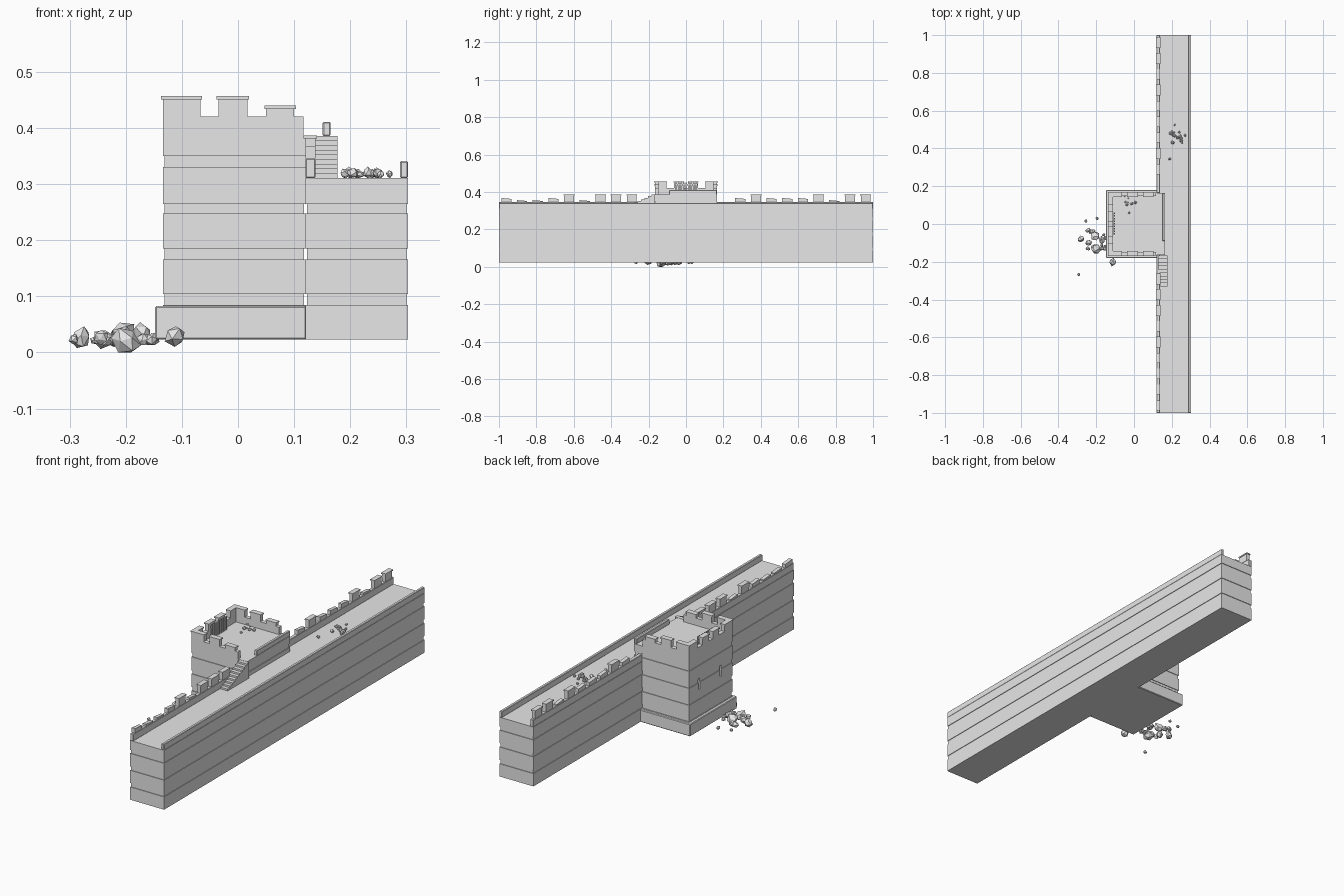
import bpy, bmesh, random
from mathutils import Vector, Matrix

random.seed(4)
old = bpy.data.objects.get("Cube")
if old:
    bpy.data.objects.remove(old, do_unlink=True)

# One plain stone colour
stone = bpy.data.materials.new("pale_grey_stone")
stone.use_nodes = True
stone.diffuse_color = (0.8, 0.8, 0.8, 1)
for node in stone.node_tree.nodes:
    if node.type == 'BSDF_PRINCIPLED':
        node.inputs["Base Color"].default_value = (0.8, 0.8, 0.8, 1)

BANDS = [(0.085, 0.104), (0.166, 0.185), (0.248, 0.265), (0.331, 0.35)]
GROUND, WALK, FLOOR = 0.023, 0.311, 0.386
GROOVE = 0.003


def finish(bm, name, bevel=0.0):
    bmesh.ops.recalc_face_normals(bm, faces=bm.faces)
    mesh = bpy.data.meshes.new(name)
    bm.to_mesh(mesh)
    bm.free()
    mesh.materials.append(stone)
    obj = bpy.data.objects.new(name, mesh)
    bpy.context.collection.objects.link(obj)
    if bevel:
        mod = obj.modifiers.new("worn_edges", 'BEVEL')
        mod.width, mod.segments = bevel, 1
    return obj


def add_box(bm, x0, x1, y0, y1, z0, z1, slope=0.0):
    """Box in a shared mesh; slope drops the top towards +y."""
    size = Vector((x1 - x0, y1 - y0, z1 - z0))
    mid = Vector((x0 + x1, y0 + y1, z0 + z1)) / 2
    mat = Matrix.Translation(mid) @ Matrix.Diagonal((*size, 1))
    for v in bmesh.ops.create_cube(bm, size=1, matrix=mat)["verts"]:
        if v.co.z > mid.z and v.co.y > mid.y:
            v.co.z -= slope


def banded_block(name, x0, x1, y0, y1, z0, z1):
    """Masonry block with shallow string courses running around it."""
    rings = [(z0, 0)]
    for a, b in BANDS:
        if z0 < a and b < z1:
            rings += [(a, 0), (a, GROOVE), (b, GROOVE), (b, 0)]
    rings.append((z1, 0))
    bm = bmesh.new()
    loops = []
    for z, d in rings:
        corners = ((x0 + d, y0 + d), (x1 - d, y0 + d), (x1 - d, y1 - d), (x0 + d, y1 - d))
        loops.append([bm.verts.new((x, y, z)) for x, y in corners])
    for low, high in zip(loops, loops[1:]):
        for i in range(4):
            j = (i + 1) % 4
            bm.faces.new((low[i], low[j], high[j], high[i]))
    bm.faces.new(loops[0][::-1])
    bm.faces.new(loops[-1])
    return finish(bm, name)


def add_merlon(bm, x0, x1, y0, y1, z0, z1):
    """Upright block with a slightly wider capstone."""
    o, cap = 0.003, 0.006
    add_box(bm, x0, x1, y0, y1, z0, z1 - cap)
    add_box(bm, x0 - o, x1 + o, y0 - o, y1 + o, z1 - cap, z1)


# Long wall and its walkway parapets
banded_block("long_wall", 0.12, 0.303, -1, 1, GROUND, WALK)

bm = bmesh.new()
add_box(bm, 0.289, 0.303, -1, 1, WALK, 0.341)
finish(bm, "inner_parapet", 0.002)

bm = bmesh.new()
for s in (-1, 1):
    add_box(bm, 0.12, 0.138, min(s, s * 0.165), max(s, s * 0.165), WALK, 0.346)
finish(bm, "outer_parapet", 0.002)

# Wall merlons: tall ones capped, worn ones broken off low
bm = bmesh.new()
PATTERNS = {-1: "TTTlTmllm", 1: "mTmmmTlTT"}
for side, pattern in PATTERNS.items():
    for i, kind in enumerate(pattern):
        y = side * (0.29 + 0.0838 * i)
        if kind == "T":
            add_merlon(bm, 0.12, 0.138, y - 0.026, y + 0.026, 0.346, 0.387)
        else:
            top = 0.368 if kind == "m" else 0.357
            add_box(bm, 0.12, 0.138, y - 0.027, y + 0.027, 0.346, top, 0.005)
finish(bm, "wall_merlons")

# Tower body, its upper room over the walkway, and plinth
TX, TY = -0.134, 0.167
tower = banded_block("tower_body", TX, 0.121, -TY, TY, GROUND, FLOOR)
banded_block("tower_upper_landing", 0.11, 0.165, -TY + 0.002, TY - 0.002, 0.3, FLOOR)
bm = bmesh.new()
add_box(bm, -0.148, 0.122, -0.18, 0.18, GROUND, 0.083)
finish(bm, "tower_plinth", 0.003)

# Arrow slits cut into the outer tower face
bm = bmesh.new()
for y in (-0.075, 0.09):
    add_box(bm, TX - 0.02, TX + 0.03, y - 0.005, y + 0.005, 0.215, 0.268)
cutter = finish(bm, "slit_cutter")
cutter.hide_render = True
mod = tower.modifiers.new("arrow_slits", 'BOOLEAN')
mod.object, mod.operation, mod.solver = cutter, 'DIFFERENCE', 'EXACT'
bpy.context.view_layer.objects.active = tower
bpy.ops.object.modifier_apply(modifier=mod.name)
bpy.data.objects.remove(cutter, do_unlink=True)

# Tower parapet: three outer sides plus a lower inner side with a stair gap
T, RIM, CROWN = 0.02, 0.421, 0.457
bm = bmesh.new()
add_box(bm, TX, TX + T, -TY, TY, FLOOR, RIM)
for y0 in (-TY, TY - T):
    add_box(bm, TX + T, 0.117, y0, y0 + T, FLOOR, RIM)
finish(bm, "tower_parapet")
bm = bmesh.new()
add_box(bm, 0.151, 0.165, -0.09, TY - 0.003, FLOOR, 0.411)
finish(bm, "tower_inner_parapet", 0.002)

# Tower merlons: L-shaped corners, middles and worn end ones
bm = bmesh.new()
for s in (-1, 1):
    y0, y1 = sorted((s * TY, s * (TY - T)))
    add_merlon(bm, TX, -0.067, y0, y1, RIM, CROWN)
    c0, c1 = sorted((s * (TY - T), s * 0.105))
    add_merlon(bm, TX, TX + T, c0, c1, RIM, CROWN)
    add_merlon(bm, -0.035, 0.017, y0, y1, RIM, CROWN)
    add_merlon(bm, 0.05, 0.1, y0, y1, RIM, 0.44)
    m0, m1 = sorted((s * 0.015, s * 0.063))
    add_merlon(bm, TX, TX + T, m0, m1, RIM, CROWN)
finish(bm, "tower_merlons")

# Slatted rack standing behind the outer parapet
bm = bmesh.new()
for i in range(9):
    y = -0.052 + 0.0135 * i
    add_box(bm, -0.106, -0.1, y - 0.004, y + 0.004, FLOOR, 0.45)
for z in (0.4, 0.436):
    add_box(bm, -0.108, -0.105, -0.058, 0.062, z, z + 0.006)
finish(bm, "slatted_rack")

# Stairs from the walkway up to the tower floor
bm = bmesh.new()
STEPS = 9
rise, run = (FLOOR - WALK) / STEPS, 0.165 / STEPS
for i in range(STEPS):
    y = -0.332 + run * i
    add_box(bm, 0.126, 0.177, y, y + run, WALK - 0.002, WALK + rise * (i + 1))
finish(bm, "stairs")


# Rubble: jittered low-poly stones resting on a given level
def add_rock(bm, x, y, base, r):
    verts = bmesh.ops.create_icosphere(bm, subdivisions=1, radius=r)["verts"]
    stretch = [random.uniform(0.75, 1.2) for _ in range(3)]
    turn = Matrix.Rotation(random.uniform(0, 6), 3, 'Z') @ Matrix.Rotation(random.uniform(0, 6), 3, 'X')
    for v in verts:
        co = v.co * random.uniform(0.8, 1.1)
        v.co = turn @ Vector([c * s for c, s in zip(co, stretch)])
    drop = base - min(v.co.z for v in verts)
    for v in verts:
        v.co += Vector((x, y, drop))


def scatter(bm, x, y, sx, sy, base, count, r0, r1):
    for _ in range(count):
        add_rock(bm, x + random.uniform(-sx, sx), y + random.uniform(-sy, sy),
                 base, random.uniform(r0, r1))


bm = bmesh.new()
LARGE = [(-0.281, -0.08, 0.008, 0.023), (-0.2, -0.135, 0, 0.027), (-0.205, -0.065, 0.01, 0.026),
         (-0.24, -0.1, 0.006, 0.02), (-0.17, -0.085, 0.014, 0.02), (-0.112, -0.2, 0.01, 0.02),
         (-0.22, -0.04, 0.01, 0.016), (-0.255, 0.015, 0.015, 0.01), (-0.195, 0.03, 0.015, 0.008),
         (-0.292, -0.267, 0.015, 0.009)]
for rock in LARGE:
    add_rock(bm, *rock)
scatter(bm, -0.2, -0.09, 0.05, 0.06, 0.013, 10, 0.008, 0.014)
finish(bm, "ground_rubble")

bm = bmesh.new()
scatter(bm, 0.225, 0.455, 0.03, 0.035, WALK, 14, 0.005, 0.011)
for x, y in ((0.19, 0.345), (0.215, 0.525), (0.27, 0.47), (0.19, 0.48)):
    add_rock(bm, x, y, WALK, 0.008)
finish(bm, "walkway_rubble")

bm = bmesh.new()
scatter(bm, -0.02, 0.125, 0.035, 0.03, FLOOR, 9, 0.004, 0.009)
add_rock(bm, -0.025, 0.06, FLOOR, 0.006)
finish(bm, "tower_rubble")
